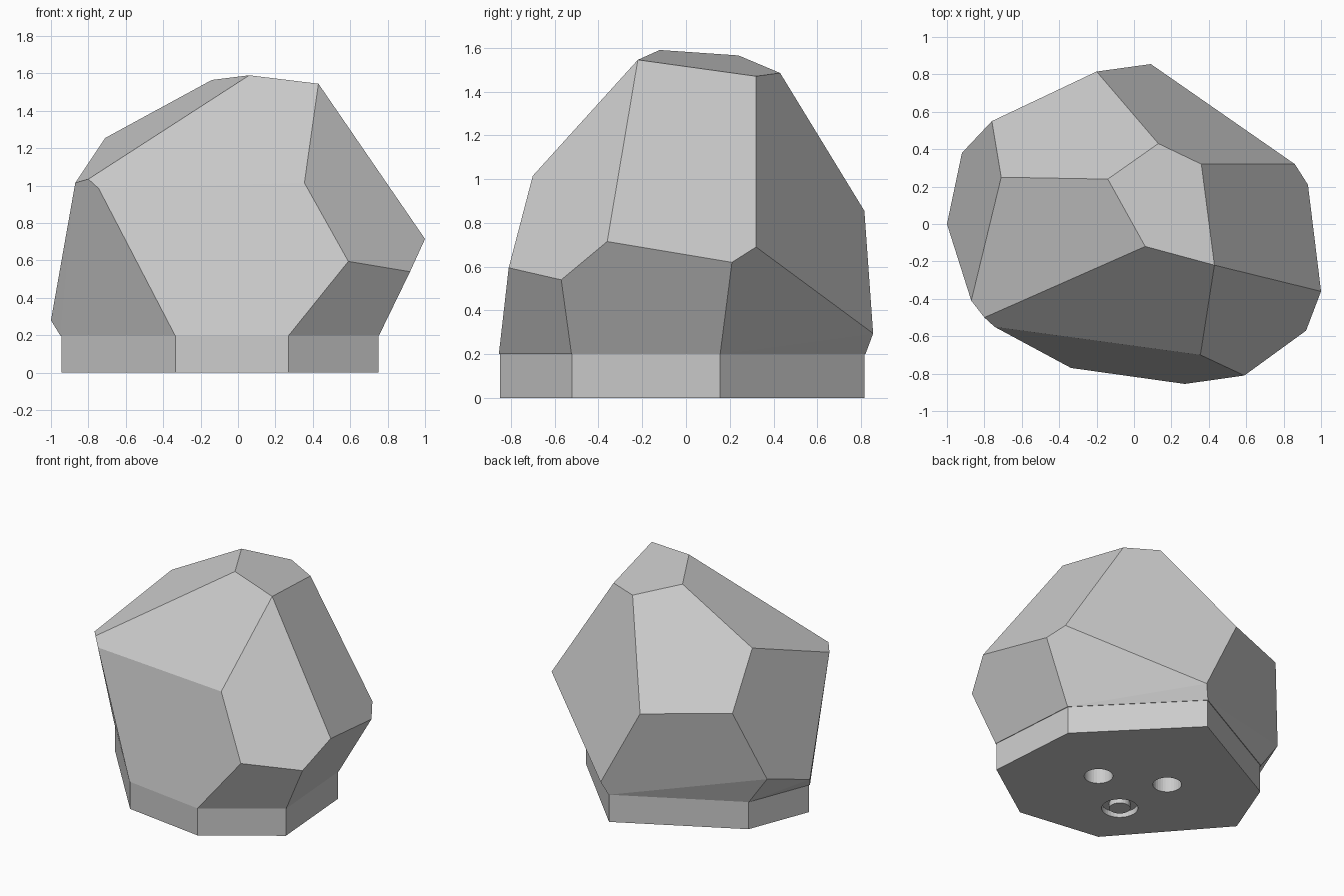
import bpy
import bmesh
import math

cube = bpy.data.objects.get("Cube")
if cube:
    bpy.data.objects.remove(cube, do_unlink=True)

# Single stone grey
grey = bpy.data.materials.new("stone grey")
colour = (0.6, 0.6, 0.6, 1)
grey.diffuse_color = colour
grey.use_nodes = True
grey.node_tree.nodes["Principled BSDF"].inputs["Base Color"].default_value = colour


def make_object(name, bm):
    bmesh.ops.recalc_face_normals(bm, faces=bm.faces)
    mesh = bpy.data.meshes.new(name)
    bm.to_mesh(mesh)
    bm.free()
    mesh.materials.append(grey)
    obj = bpy.data.objects.new(name, mesh)
    bpy.context.collection.objects.link(obj)
    return obj


def cylinder(name, centre, radius, bottom, top):
    bm = bmesh.new()
    bmesh.ops.create_cone(bm, cap_ends=True, segments=32, radius1=radius,
                          radius2=radius, depth=top - bottom)
    bmesh.ops.translate(bm, verts=bm.verts,
                        vec=(centre[0], centre[1], (top + bottom) / 2))
    return make_object(name, bm)


# Seven-sided footprint shared by the plinth and the bottom of the rock
BASE_HEIGHT = 0.2
footprint = [(-.335, -.765), (.27, -.85), (.75, -.52), (.7, .155),
             (.05, .815), (-.77, .38), (-.945, -.07)]

# Corners of the faceted rock, grouped by region
crown = [(.06, -.12, 1.59), (.43, -.22, 1.545), (.36, .32, 1.47),
         (.13, .43, 1.485), (-.14, .24, 1.565)]
left_side = [(.86, .32, .69), (.93, .21, .62), (1, -.36, .715), (.92, -.57, .54)]
front_side = [(.59, -.81, .595), (.355, -.7, 1.015), (-.745, -.55, .985),
              (-.8, -.5, 1.035)]
right_side = [(-.87, -.41, 1.015), (-.71, .25, 1.255), (-1, 0, .28),
              (-.92, .38, .405)]
back_side = [(-.76, .55, .905), (-.2, .815, .855), (.09, .855, .295)]

# Rock: hull of the corners, merging nearly flat triangles into facets
bm = bmesh.new()
for corner in crown + left_side + front_side + right_side + back_side:
    bm.verts.new(corner)
for x, y in footprint:
    bm.verts.new((x * 1.006, y * 1.006, BASE_HEIGHT))
bmesh.ops.convex_hull(bm, input=bm.verts)
bmesh.ops.dissolve_limit(bm, angle_limit=math.radians(4), use_dissolve_boundaries=False,
                         verts=bm.verts, edges=bm.edges)
rock = make_object("faceted_rock", bm)

# Plinth: extruded footprint
bm = bmesh.new()
bottom_face = bm.faces.new([bm.verts.new((x, y, 0)) for x, y in footprint])
extruded = bmesh.ops.extrude_face_region(bm, geom=[bottom_face], use_keep_orig=True)
raised = [v for v in extruded["geom"] if isinstance(v, bmesh.types.BMVert)]
bmesh.ops.translate(bm, verts=raised, vec=(0, 0, BASE_HEIGHT))
plinth = make_object("plinth", bm)

# Two deep sockets and one shallow round recess in the underside
ring_centre = (-.2, -.385)
recesses = [((.18, -.15), .095, .14), ((-.24, .055), .095, .14),
            (ring_centre, .12, .04)]
for centre, radius, depth in recesses:
    cutter = cylinder("socket_cutter", centre, radius, -.1, depth)
    cutter.hide_render = True
    cut = plinth.modifiers.new("socket", "BOOLEAN")
    cut.operation = "DIFFERENCE"
    cut.solver = "EXACT"
    cut.object = cutter
    bpy.context.view_layer.objects.active = plinth
    bpy.ops.object.modifier_apply(modifier=cut.name)
    bpy.data.objects.remove(cutter, do_unlink=True)

# Flush hub that leaves a ring groove in the shallow recess
cylinder("recess_hub", ring_centre, .07, 0, .05)
